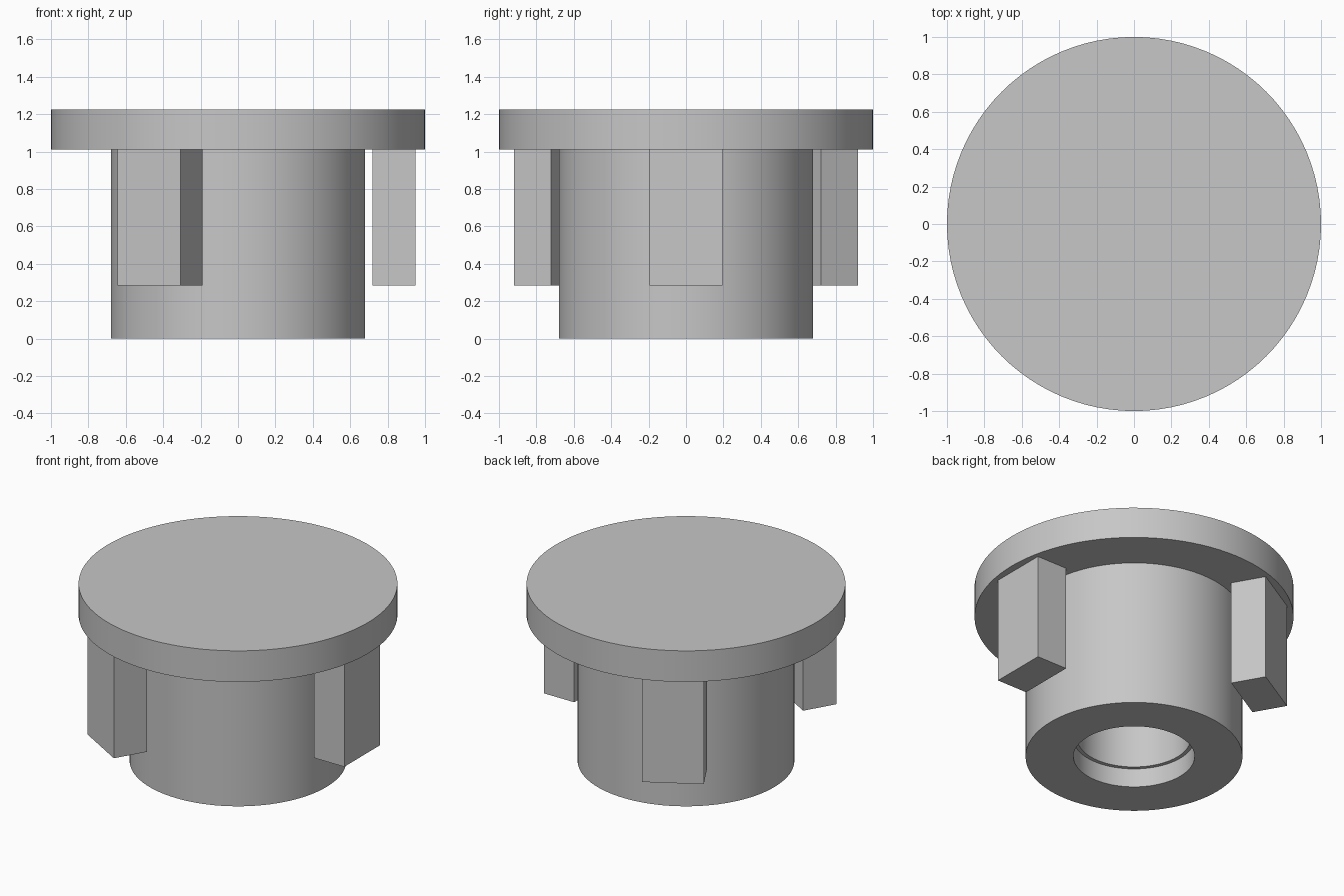
import bpy, bmesh, math
from mathutils import Matrix

cube = bpy.data.objects.get("Cube")
if cube:
    bpy.data.objects.remove(cube, do_unlink=True)

FLANGE_Z, TOP_Z = 1.01, 1.225

grey = bpy.data.materials.new("light_grey")
grey.use_nodes = True
colour = (0.57, 0.57, 0.57, 1)
grey.diffuse_color = colour
grey.node_tree.nodes["Principled BSDF"].inputs["Base Color"].default_value = colour


def finish(bm, name, smooth=False):
    bmesh.ops.recalc_face_normals(bm, faces=bm.faces)
    mesh = bpy.data.meshes.new(name)
    bm.to_mesh(mesh)
    bm.free()
    mesh.materials.append(grey)
    obj = bpy.data.objects.new(name, mesh)
    bpy.context.collection.objects.link(obj)
    if smooth:
        bpy.ops.object.select_all(action='DESELECT')
        obj.select_set(True)
        bpy.context.view_layer.objects.active = obj
        bpy.ops.object.shade_smooth_by_angle(angle=math.radians(30))
    return obj


def lathe(name, profile, steps=96):
    """Spin a (radius, height) profile around z."""
    bm = bmesh.new()
    verts = [bm.verts.new((r, 0, z)) for r, z in profile]
    edges = [bm.edges.new(pair) for pair in zip(verts, verts[1:])]
    bmesh.ops.spin(bm, geom=verts + edges, cent=(0, 0, 0), axis=(0, 0, 1),
                   angle=math.tau, steps=steps, use_duplicate=False)
    bmesh.ops.remove_doubles(bm, verts=bm.verts, dist=1e-4)
    return finish(bm, name, smooth=True)


# Cap and hollow drum in one turned body, with a stepped blind bore
lathe("cap_and_drum", [
    (0, TOP_Z), (1, TOP_Z), (1, FLANGE_Z), (0.68, FLANGE_Z), (0.68, 0),
    (0.38, 0), (0.38, 0.13), (0.355, 0.13), (0.355, FLANGE_Z), (0, FLANGE_Z)])

# Three lugs hanging from the cap, evenly spaced around the drum
LUG_IN, LUG_OUT, LUG_WIDTH, LUG_Z = 0.72, 0.95, 0.39, 0.285
for i, name in enumerate(("left_lug", "back_lug", "front_lug")):
    bm = bmesh.new()
    bmesh.ops.create_cube(bm, size=1)
    place = (Matrix.Rotation(i * math.tau / 3, 4, 'Z')
             @ Matrix.Translation(((LUG_IN + LUG_OUT) / 2, 0, (LUG_Z + FLANGE_Z) / 2))
             @ Matrix.Diagonal((LUG_OUT - LUG_IN, LUG_WIDTH, FLANGE_Z - LUG_Z, 1)))
    bmesh.ops.transform(bm, matrix=place, verts=bm.verts)
    finish(bm, name)
